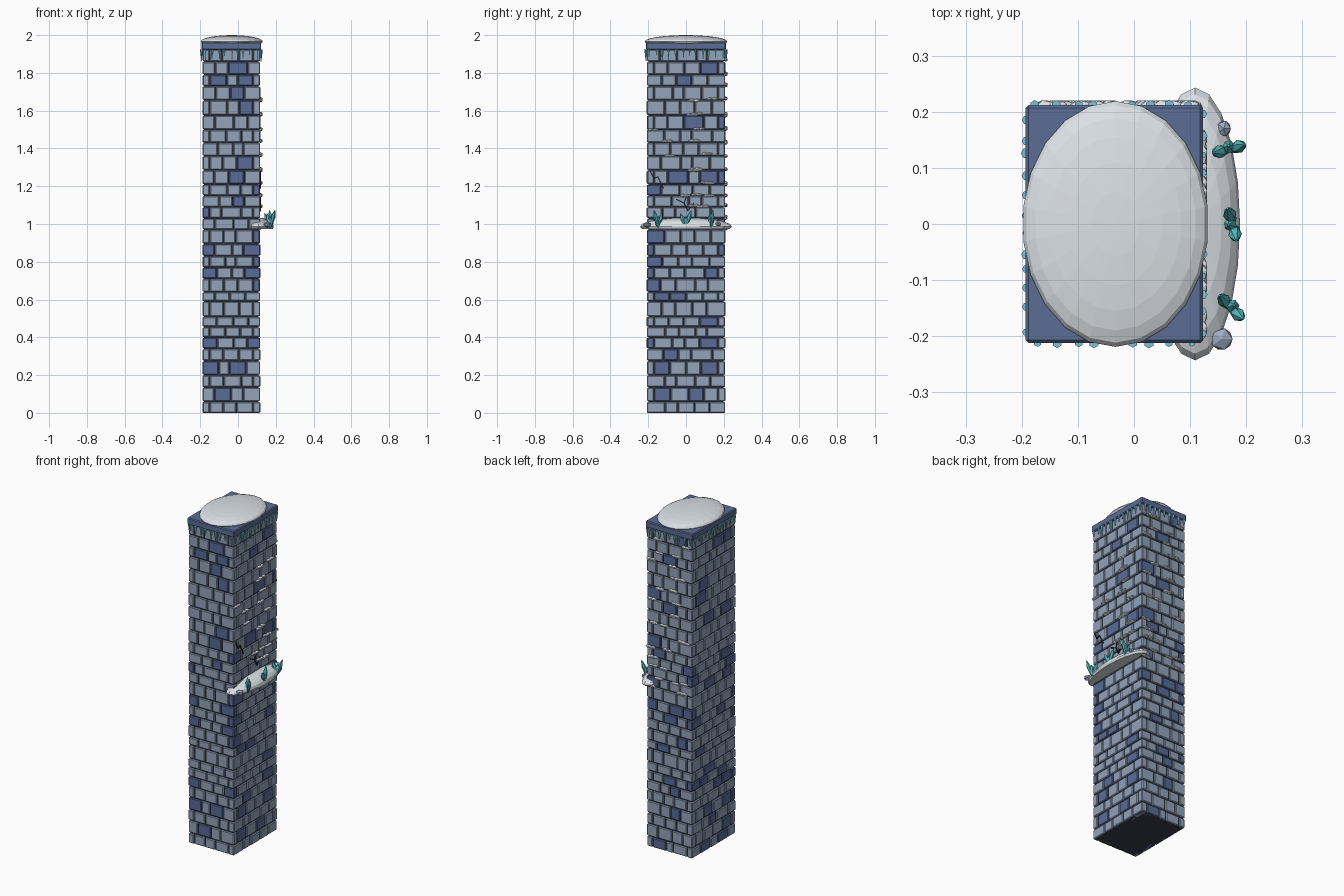
import bpy, bmesh, math, random
from mathutils import Matrix, Vector

random.seed(7)
cube = bpy.data.objects.get("Cube")
if cube:
    bpy.data.objects.remove(cube, do_unlink=True)


def material(name, *rgb):
    lin = [((c / 255 + 0.055) / 1.055) ** 2.4 for c in rgb] + [1]
    m = bpy.data.materials.new(name)
    m.use_nodes = True
    m.diffuse_color = lin
    m.node_tree.nodes["Principled BSDF"].inputs["Base Color"].default_value = lin
    return m


BRICK = material("pale brick", 146, 163, 186)
BLUE = material("blue brick", 88, 107, 150)
MORTAR = material("dark mortar", 56, 61, 78)
CAP = material("cap slate", 91, 109, 149)
SNOW = material("snow", 222, 228, 233)
TEAL = material("teal crystal", 84, 186, 192)
ICE = material("pale ice", 122, 196, 216)
STONE = material("loose stone", 158, 172, 196)
CRACK = material("crack", 32, 34, 46)

CX, HX, HY = -0.035, 0.152, 0.207      # tower centre and half sizes
DEPTH, GAP = 0.035, 0.005              # brick depth and joint width


def finish(name, bm, mats, bevel=0):
    mesh = bpy.data.meshes.new(name)
    bm.to_mesh(mesh)
    bm.free()
    for m in mats:
        mesh.materials.append(m)
    ob = bpy.data.objects.new(name, mesh)
    bpy.context.collection.objects.link(ob)
    if bevel:
        mod = ob.modifiers.new("worn edges", 'BEVEL')
        mod.width, mod.segments = bevel, 1
    return ob


def box(bm, lo, hi, mat=0, xf=Matrix()):
    lo, hi = Vector(lo), Vector(hi)
    m = xf @ Matrix.Translation((lo + hi) / 2) @ Matrix.Diagonal((*(hi - lo), 1))
    for v in bmesh.ops.create_cube(bm, size=1, matrix=m)["verts"]:
        for f in v.link_faces:
            f.material_index = mat


def blob(bm, pos, radii, xf=Matrix()):
    m = xf @ Matrix.Translation(pos) @ Matrix.Diagonal((*radii, 1))
    bmesh.ops.create_icosphere(bm, subdivisions=1, radius=1, matrix=m)


def cone(bm, r1, r2, depth, m):
    bmesh.ops.create_cone(bm, cap_ends=True, segments=6, radius1=r1, radius2=r2,
                          depth=depth, matrix=m)


# Wall frames: local x runs along the wall, -y points outward
def wall(turn):
    return Matrix.Translation((CX, 0, 0)) @ Matrix.Rotation(math.radians(turn), 4, 'Z')


# name, frame, half width, outward distance, chance of blue, known blue bricks
WALLS = [
    ("front", wall(0), HX, HY, 0.02,
     [(0, 1.82), (-.05, 1.76), (0, 1.69), (.06, 1.62), (.11, 1.32), (-.01, 1.25),
      (.03, 1.12), (-.1, .86), (.11, .86), (-.1, .74), (.07, .74), (-.11, .37),
      (.11, .37), (-.09, .24), (-.01, .24), (-.03, .1)]),
    ("right", wall(90), HY, HX, 0.02,
     [(0, 1.54), (.1, 1.82), (.17, 1.82), (-.03, 1.76), (.14, 1.25), (-.17, .93),
      (-.14, .68), (-.15, .61), (-.07, .61), (.08, .48), (.15, .37), (-.17, .37),
      (-.07, .31), (-.13, .24), (-.13, .1), (.08, .1)]),
    ("back", wall(180), HX, HY, 0.12, []),
    ("left", wall(270), HY, HX, 0.2, []),
]
ROWS = [0, .06, .135, .2, .275, .34, .4, .455, .51, .59, .64, .71, .77, .83, .895,
        .97, 1.03, 1.09, 1.15, 1.21, 1.285, 1.36, 1.43, 1.5, 1.575, 1.655, 1.73,
        1.79, 1.86, 1.925]

# Mortar core
bm = bmesh.new()
box(bm, (CX - HX + .008, -HY + .008, 0), (CX + HX - .008, HY - .008, 1.93))
finish("mortar_core", bm, [MORTAR])

# Brick walls: rows alternate which wall owns the corner
for k, (name, xf, half, dist, chance, blues) in enumerate(WALLS):
    bm = bmesh.new()
    for r, (z0, z1) in enumerate(zip(ROWS, ROWS[1:])):
        end = half if (r + k) % 2 else half - DEPTH - GAP
        count = max(2, round(2 * end / 0.083))
        width = 2 * end / count
        cuts = [-end] + [-end + width * i + random.uniform(-.016, .016)
                         for i in range(1, count)] + [end]
        for i, (a, b) in enumerate(zip(cuts, cuts[1:])):
            lo = a + (GAP / 2 if i else 0)
            hi = b - (GAP / 2 if i < count - 1 else 0)
            blue = random.random() < chance or any(
                a <= u < b and z0 <= z < z1 for u, z in blues)
            out = dist + random.uniform(-.002, .001)
            box(bm, (lo, -out, z0 + (GAP / 2 if r else 0)),
                (hi, DEPTH - dist, z1 - GAP / 2), int(blue), xf)
    finish(name + "_bricks", bm, [BRICK, BLUE], 0.004)

# Cap slab
bm = bmesh.new()
box(bm, (CX - .158, -.212, 1.922), (CX + .158, .212, 1.962))
finish("cap_slab", bm, [CAP], 0.005)

# Snow dome on the cap
bm = bmesh.new()
bmesh.ops.create_uvsphere(
    bm, u_segments=22, v_segments=12, radius=1,
    matrix=Matrix.Translation((-.033, 0, 1.966)) @ Matrix.Diagonal((.166, .219, .034, 1)))
finish("cap_snow", bm, [SNOW])

# Icicles hanging under the cap
bm = bmesh.new()
for name, xf, half, dist, *_ in WALLS:
    n = round(half / 0.017)
    for i in range(n):
        u = -half + 2 * half * (i + .5) / n + random.uniform(-.008, .008)
        length = random.uniform(.03, .065)
        r = random.uniform(.006, .01)
        cone(bm, .002, r, length, xf @ Matrix.Translation((u, -dist - .005, 1.924 - length / 2)))
finish("icicles", bm, [ICE])

# Snow ledge on the right wall, flat underneath
bm = bmesh.new()
bmesh.ops.create_uvsphere(
    bm, u_segments=20, v_segments=10, radius=1,
    matrix=Matrix.Translation((.109, 0, .986)) @ Matrix.Diagonal((.08, .243, .047, 1)))
for v in bm.verts:
    v.co.z = max(v.co.z, .974)
finish("ledge_snow", bm, [SNOW])

# Loose stones on the ledge
bm = bmesh.new()
blob(bm, (.156, -.205, .996), (.022, .022, .016))
blob(bm, (.16, .17, 1.0), (.014, .016, .014))
finish("ledge_stones", bm, [STONE])

# Crystal clusters on the ledge: pointed six-sided shards
bm = bmesh.new()
for x, y, turn in ((.17, .132, 20), (.177, 0, 110), (.172, -.15, -40)):
    for spin, tilt, size in ((0, 18, .095), (170, 22, .08), (80, 8, .06)):
        m = (Matrix.Translation((x, y, .982))
             @ Matrix.Rotation(math.radians(turn + spin), 4, 'Z')
             @ Matrix.Rotation(math.radians(tilt), 4, 'Y'))
        cone(bm, .006, .012, size * .65, m @ Matrix.Translation((0, 0, size * .325)))
        cone(bm, .012, .002, size * .35, m @ Matrix.Translation((0, 0, size * .825)))
finish("ledge_crystals", bm, [TEAL])

# Snow caught in the brick joints of the right and back walls
for (name, xf, half, dist, *_), low, high, count in (
        (WALLS[1], 1.05, 1.68, 22), (WALLS[2], .96, 1.88, 30)):
    bm = bmesh.new()
    joints = [z for z in ROWS if low < z < high]
    for i in range(count):
        z = joints[i % len(joints)] + random.uniform(-.002, .012)
        u = half * random.uniform(-.85, .85)
        if name == "right" and i % 2:
            u = random.uniform(.04, .14)
        for side in (-1, 1):
            blob(bm, (u + side * random.uniform(.008, .016), -dist - .003, z),
                 (random.uniform(.016, .024), .012, random.uniform(.007, .010)), xf)
    finish(name + "_joint_snow", bm, [SNOW])

# Cracks: thin jagged plates on the right wall
bm = bmesh.new()
xf, dist = WALLS[1][1], WALLS[1][3]
for path in (((-.19, 1.28), (-.17, 1.24), (-.15, 1.25), (-.12, 1.19)),
             ((-.05, 1.13), (-.01, 1.11), (.01, 1.07), (.04, 1.11)),
             ((-.01, 1.11), (0, 1.14), (.03, 1.16))):
    for (u0, z0), (u1, z1) in zip(path, path[1:]):
        length = math.hypot(u1 - u0, z1 - z0)
        m = (xf @ Matrix.Translation(((u0 + u1) / 2, -dist - .002, (z0 + z1) / 2))
             @ Matrix.Rotation(-math.atan2(z1 - z0, u1 - u0), 4, 'Y'))
        box(bm, (-length / 2 - .002, -.003, -.003), (length / 2 + .002, .003, .003), 0, m)
finish("wall_cracks", bm, [CRACK])
